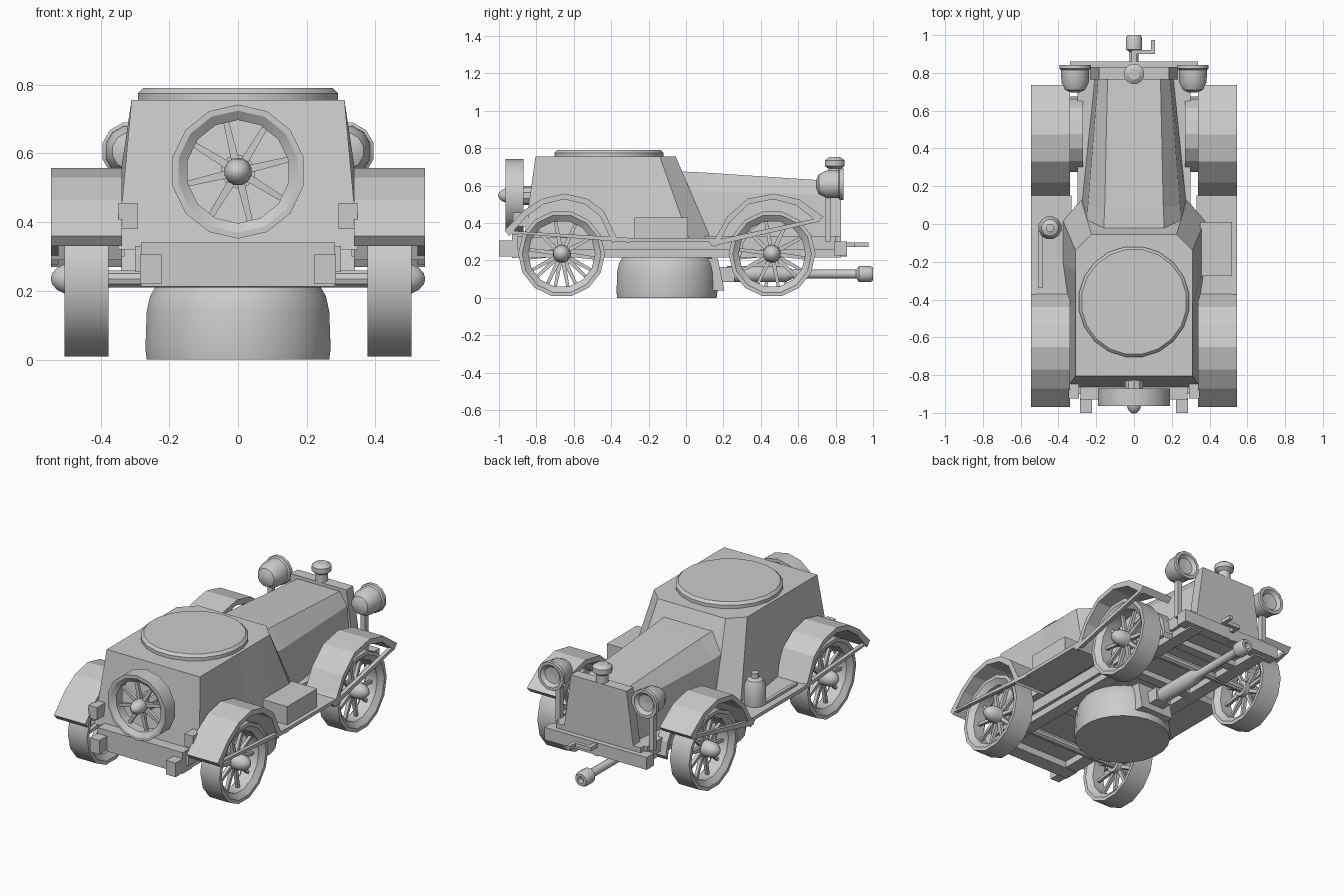
import bpy, bmesh, math
from mathutils import Vector, Matrix

if "Cube" in bpy.data.objects:
    bpy.data.objects.remove(bpy.data.objects["Cube"])

paint = bpy.data.materials.new("plain grey")
paint.diffuse_color = (0.6, 0.6, 0.6, 1)
paint.use_nodes = True
paint.node_tree.nodes["Principled BSDF"].inputs["Base Color"].default_value = paint.diffuse_color


def finish(name, bm, smooth=0):
    bmesh.ops.recalc_face_normals(bm, faces=bm.faces)
    me = bpy.data.meshes.new(name)
    bm.to_mesh(me)
    bm.free()
    me.materials.append(paint)
    if smooth:
        for p in me.polygons:
            p.use_smooth = True
        me.set_sharp_from_angle(angle=math.radians(smooth))
    ob = bpy.data.objects.new(name, me)
    bpy.context.collection.objects.link(ob)
    return ob


def add_loft(bm, rings, caps=True, closed=False):
    rows = [[bm.verts.new(p) for p in r] for r in rings]
    n = len(rows[0])
    pairs = list(zip(rows, rows[1:])) + ([(rows[-1], rows[0])] if closed else [])
    for a, b in pairs:
        for i in range(n):
            j = (i + 1) % n
            bm.faces.new((a[i], a[j], b[j], b[i]))
    if caps and not closed:
        bm.faces.new(rows[0])
        bm.faces.new(rows[-1])


def loft(name, rings, smooth=0):
    bm = bmesh.new()
    add_loft(bm, rings)
    return finish(name, bm, smooth)


def box(name, x, y, z):
    return loft(name, [[(a, b, c) for a, b in ((x[0], y[0]), (x[1], y[0]), (x[1], y[1]), (x[0], y[1]))]
                       for c in z])


def lathe(name, profile, at, axis=(0, 0, 1), sides=16, closed=False, smooth=35):
    """Turn (radius, height) points about an axis."""
    rot = Vector((0, 0, 1)).rotation_difference(Vector(axis)).to_matrix()
    rings = [[Vector(at) + rot @ Vector((r * math.cos(t), r * math.sin(t), h))
              for t in [2 * math.pi * (i + .5) / sides for i in range(sides)]] for r, h in profile]
    bm = bmesh.new()
    add_loft(bm, rings, closed=closed)
    return finish(name, bm, smooth)


def side_shape(name, pts, x0, x1):
    """Extrude a (y, z) outline across x."""
    return loft(name, [[(x, y, z) for y, z in pts] for x in (x0, x1)])


def strip(name, pts, thick, x0, x1):
    """Thin bent plate under a (y, z) line."""
    mid = sum(p[0] for p in pts) / len(pts)
    low = [(y + (mid - y) * .08, z - thick) for y, z in pts]
    return side_shape(name, pts + low[::-1], x0, x1)


def wheel(name, at, axis, R, w, spokes, hub):
    # tyre with bevelled inner rim; w is half width
    lathe(name + "_tyre", [(R, -w), (R, w), (R * .91, w), (R * .77, w * .6), (R * .77, -w * .6), (R * .91, -w)],
          at, axis, 14, True, 30)
    rot = Vector((0, 0, 1)).rotation_difference(Vector(axis)).to_matrix()
    bm = bmesh.new()
    for k in range(spokes):
        m = rot @ Matrix.Rotation(2 * math.pi * (k + .3) / spokes, 3, 'Z')
        add_loft(bm, [[Vector(at) + m @ Vector((r, a * t, b * t)) for a, b in ((-1, -1), (1, -1), (1, 1), (-1, 1))]
                      for r, t in ((.02, .012), (R * .8, .008))])
    finish(name + "_spokes", bm)
    # rounded hub cap
    prof = [(hub, -w * .6), (hub, w * .6)]
    prof += [(hub * math.cos(a), w * .6 + (w * .4 + .04) * math.sin(a)) for a in (.4, .8, 1.2, 1.5)]
    lathe(name + "_hub", prof, at, axis, 12)


# armoured cabin
low = [(.28, .13), (.375, .015), (.375, -.21), (.345, -.42), (.35, -.865)]
top = [(.225, -.055), (.31, -.14), (.31, -.25), (.31, -.42), (.31, -.805)]
loft("cabin", [[(x, y, z) for x, y in h] + [(-x, y, z) for x, y in h[::-1]]
               for h, z in ((low, .32), (top, .755))])
lathe("roof_ring", [(.295, .75), (.295, .775), (.28, .79)], (0, -.412, 0), sides=20)

# bonnet, radiator and filler cap
def bonnet_ring(y, xo, xs, xi, zs, zt):
    h = [(xo, .31), (xs, zs), (xi, zt)]
    return [(x, y, z) for x, z in h] + [(-x, y, z) for x, z in h[::-1]]
loft("bonnet", [bonnet_ring(-.02, .29, .25, .16, .58, .675), bonnet_ring(.09, .28, .245, .155, .57, .67),
                bonnet_ring(.77, .21, .19, .14, .55, .625)])
loft("radiator", [[(x, y, z) for x, z in ((-.235, .29), (.235, .29), (.185, .645), (-.185, .645))]
                  for y in (.765, .83)])
lathe("radiator_cap", [(.035, .63), (.035, .69), (.055, .705), (.055, .735), (.03, .752)], (0, .795, 0), sides=12)

# chassis
box("floor", (-.3, .3), (-.9, .8), (.255, .33))
box("rear_beam", (-.283, .283), (-.93, -.84), (.213, .34))
box("front_beam", (-.34, .34), (.79, .86), (.225, .3))
for y in (-.35, .22, .62):
    box("cross_member", (-.28, .28), (y - .03, y + .03), (.22, .27))

# wheels, fenders and everything paired
for s in (-1, 1):
    tag = "right" if s > 0 else "left"
    box(tag + "_rail", (s * .2, s * .28), (-.93, .83), (.215, .33))
    box(tag + "_rear_block", (s * .222, s * .285), (-1, -.92), (.22, .305))
    box(tag + "_tail_lamp", (s * .292, s * .348), (-.925, -.84), (.38, .455))
    for end, y in (("front", -.665), ("rear", .46)):
        wheel(f"{tag}_{end}_wheel", (s * .441, y, .235), (s, 0, 0), .232, .064, 10, .048)
    strip(tag + "_front_fender", [(-.97, .36), (-.87, .465), (-.77, .53), (-.65, .557), (-.53, .53),
                                  (-.44, .465), (-.37, .32)], .03, s * .338, s * .545)
    strip(tag + "_rear_fender", [(.14, .3), (.163, .33), (.22, .433), (.33, .53), (.473, .557), (.607, .525),
                                 (.735, .433)], .03, s * .338, s * .545)
    # inner arch between bonnet and fender
    strip(tag + "_inner_arch", [(.476 - .2 * math.cos(t), .235 + .21 * math.sin(t)) for t in
                                [math.pi * i / 8 for i in range(9)]], .025, s * .27, s * .34)
    # running board and slim outer ties
    box(tag + "_running_board", (s * .33, s * .545), (-.38, .15), (.3, .32))
    side_shape(tag + "_front_tie", [(-.97, .36), (-.3, .32), (-.3, .295), (-.93, .345)], s * .522, s * .545)
    side_shape(tag + "_rear_tie", [(.12, .3), (.735, .433), (.7, .405), (.14, .275)], s * .522, s * .545)
    # headlamp: bowl, flared rim, recessed glass
    lathe(tag + "_headlamp", [(.02, .695), (.055, .71), (.075, .75), (.077, .815), (.086, .822), (.086, .843),
                              (.068, .843), (.05, .825), (.01, .82)],
          (s * .312, 0, .607), (0, 1, 0), 12)
    box(tag + "_lamp_post", (s * .295, s * .325), (.745, .775), (.3, .55))

for end, y in (("front", -.665), ("rear", .46)):
    lathe(end + "_axle", [(.026, -.44), (.026, .44)], (0, y, .235), (1, 0, 0), 10)

# spare wheel
wheel("spare_wheel", (0, -.917, .547), (0, -1, 0), .195, .047, 8, .041)
lathe("spare_mount", [(.05, .82), (.05, .9)], (0, 0, .547), (0, -1, 0), 10)

# tool box, and bottle with its bar
box("tool_box", (.35, .52), (-.275, .01), (.315, .43))
lathe("bottle", [(.06, .315), (.062, .33), (.062, .43), (.045, .465), (.022, .475), (.022, .505)],
      (-.445, -.02, 0), sides=12)
box("bottle_bar", (-.505, -.485), (-.34, -.02), (.32, .335))

# starting crank
box("crank_shaft", (-.012, .012), (.84, .92), (.272, .295))
box("crank_arm", (-.012, .11), (.9, .922), (.272, .295))
box("crank_handle", (.09, .112), (.9, .975), (.272, .295))
box("crank_bracket", (-.015, .015), (.825, .86), (.22, .3))

# detached turret under the chassis, with its gun
lathe("turret", [(.268, 0), (.272, .03), (.268, .14), (.258, .185), (.24, .215)], (0, -.102, 0), sides=24)
side_shape("turret_face", [(.05, .04), (.205, .04), (.17, .21), (.05, .21)], -.11, .11)
box("gun_mount", (-.05, .05), (.17, .26), (.085, .165))
lathe("gun", [(.045, .22), (.045, .53), (.024, .575), (.024, .91), (.045, .925), (.045, .985), (.036, 1), (.02, 1),
              (.018, .97)], (0, 0, .127), (0, 1, 0), 12)
